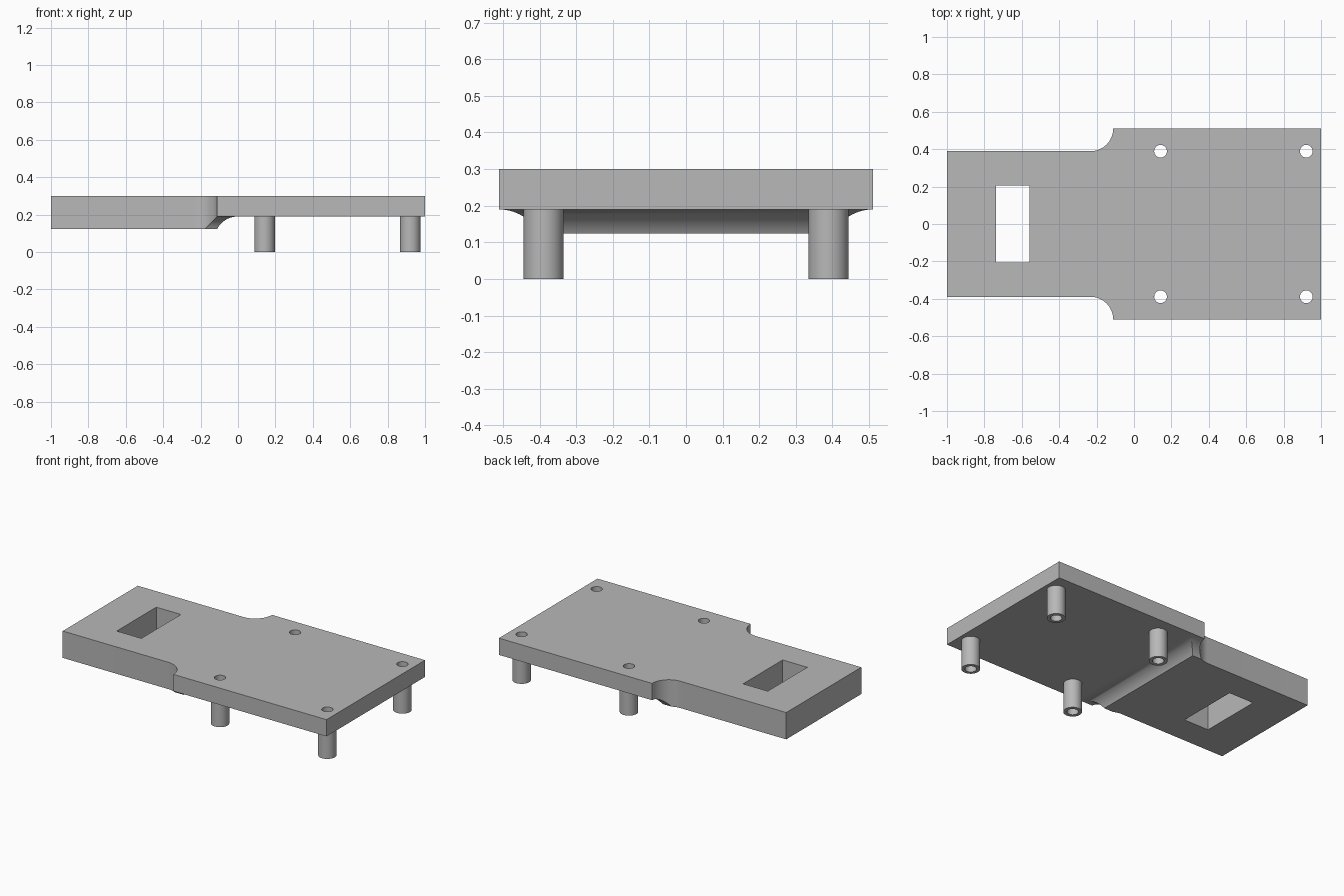
import bpy, bmesh
from math import sin, cos, asin, pi
from mathutils import Vector

if "Cube" in bpy.data.objects:
    bpy.data.objects.remove(bpy.data.objects["Cube"], do_unlink=True)

TOP, PLATE_Z, BLOCK_Z = 0.30, 0.19, 0.124    # top, plate underside, block underside
HALF_W, NECK_W, R = 0.511, 0.389, 0.122      # half widths and fillet radius
POST_X, POST_Y = (0.142, 0.921), 0.389
POST_R, HOLE_R = 0.055, 0.034

grey = bpy.data.materials.new("plain grey")
grey.use_nodes = True
colour = (0.48, 0.48, 0.48, 1)
grey.diffuse_color = colour
grey.node_tree.nodes["Principled BSDF"].inputs["Base Color"].default_value = colour


def add_object(name, bm):
    bmesh.ops.recalc_face_normals(bm, faces=bm.faces)
    mesh = bpy.data.meshes.new(name)
    bm.to_mesh(mesh)
    bm.free()
    mesh.materials.append(grey)
    obj = bpy.data.objects.new(name, mesh)
    bpy.context.collection.objects.link(obj)
    return obj


def prism(name, points, place, depth):
    """Extrude a flat outline; place maps a 2D point into space."""
    bm = bmesh.new()
    face = bm.faces.new([bm.verts.new(place(a, b)) for a, b in points])
    moved = bmesh.ops.extrude_face_region(bm, geom=[face])["geom"]
    bmesh.ops.translate(bm, vec=Vector(depth),
                        verts=[v for v in moved if isinstance(v, bmesh.types.BMVert)])
    return add_object(name, bm)


def arc(cx, cy, r, start, end, steps=14):
    angles = [start + (end - start) * i / steps for i in range(steps + 1)]
    return [(cx + r * cos(a), cy + r * sin(a)) for a in angles]


def flip(points):
    return [(-a, b) for a, b in reversed(points)]


def combine(target, tool, operation):
    mod = target.modifiers.new("shape", 'BOOLEAN')
    mod.object, mod.operation, mod.solver = tool, operation, 'EXACT'
    bpy.context.view_layer.objects.active = target
    bpy.ops.object.modifier_apply(modifier=mod.name)
    bpy.data.objects.remove(tool, do_unlink=True)


def smooth(obj):
    bpy.ops.object.select_all(action='DESELECT')
    obj.select_set(True)
    bpy.context.view_layer.objects.active = obj
    bpy.ops.object.shade_smooth_by_angle(angle=pi / 6)


# Body seen from above: narrow neck flaring into the wide plate
flare_x = -0.111
side = [(-1, NECK_W)] + arc(flare_x - R, HALF_W, R, -pi / 2, 0) + [(1, HALF_W)]
outline = side + [(x, -y) for x, y in reversed(side)]
body = prism("body", outline, lambda a, b: (a, b, 0), (0, 0, TOP))

# Underside: thick block blended into the plate along its length and width
low = pi - asin((BLOCK_Z - PLATE_Z + R) / R)
end_blend = arc(flare_x - R * cos(low), PLATE_Z - R, R, low, pi / 2)
side_blend = arc(HALF_W, PLATE_Z - R, R, low, pi / 2)
length_profile = [(-2, BLOCK_Z)] + end_blend + [(2, PLATE_Z), (2, 1), (-2, 1)]
width_profile = flip(side_blend) + side_blend
width_profile = [(-2, PLATE_Z)] + width_profile + [(2, PLATE_Z), (2, 1), (-2, 1)]
combine(body, prism("length_shape", length_profile,
                    lambda a, b: (a, -1, b), (0, 2, 0)), 'INTERSECT')
combine(body, prism("width_shape", width_profile,
                    lambda a, b: (-2, a, b), (4, 0, 0)), 'INTERSECT')

# Slot through the neck
slot = [(-0.737, -0.205), (-0.558, -0.205), (-0.558, 0.205), (-0.737, 0.205)]
combine(body, prism("slot", slot, lambda a, b: (a, b, -1), (0, 0, 2)), 'DIFFERENCE')

# Hollow posts, with matching holes through the plate
for end, x in zip(("inner", "outer"), POST_X):
    for hand, y in (("right", -POST_Y), ("left", POST_Y)):
        circle = arc(x, y, HOLE_R, 0, 2 * pi, 32)[:-1]
        combine(body, prism("hole", circle,
                            lambda a, b: (a, b, -1), (0, 0, 2)), 'DIFFERENCE')
        bm = bmesh.new()
        ring = [(HOLE_R, PLATE_Z), (HOLE_R, 0), (POST_R, 0), (POST_R, PLATE_Z)]
        verts = [bm.verts.new((x + r, y, z)) for r, z in ring]
        edges = [bm.edges.new((verts[i - 1], verts[i])) for i in range(len(verts))]
        bmesh.ops.spin(bm, geom=verts + edges, cent=(x, y, 0), axis=(0, 0, 1),
                       angle=2 * pi, steps=32)
        bmesh.ops.remove_doubles(bm, verts=bm.verts, dist=0.0001)
        smooth(add_object(f"{end}_{hand}_post", bm))

smooth(body)
